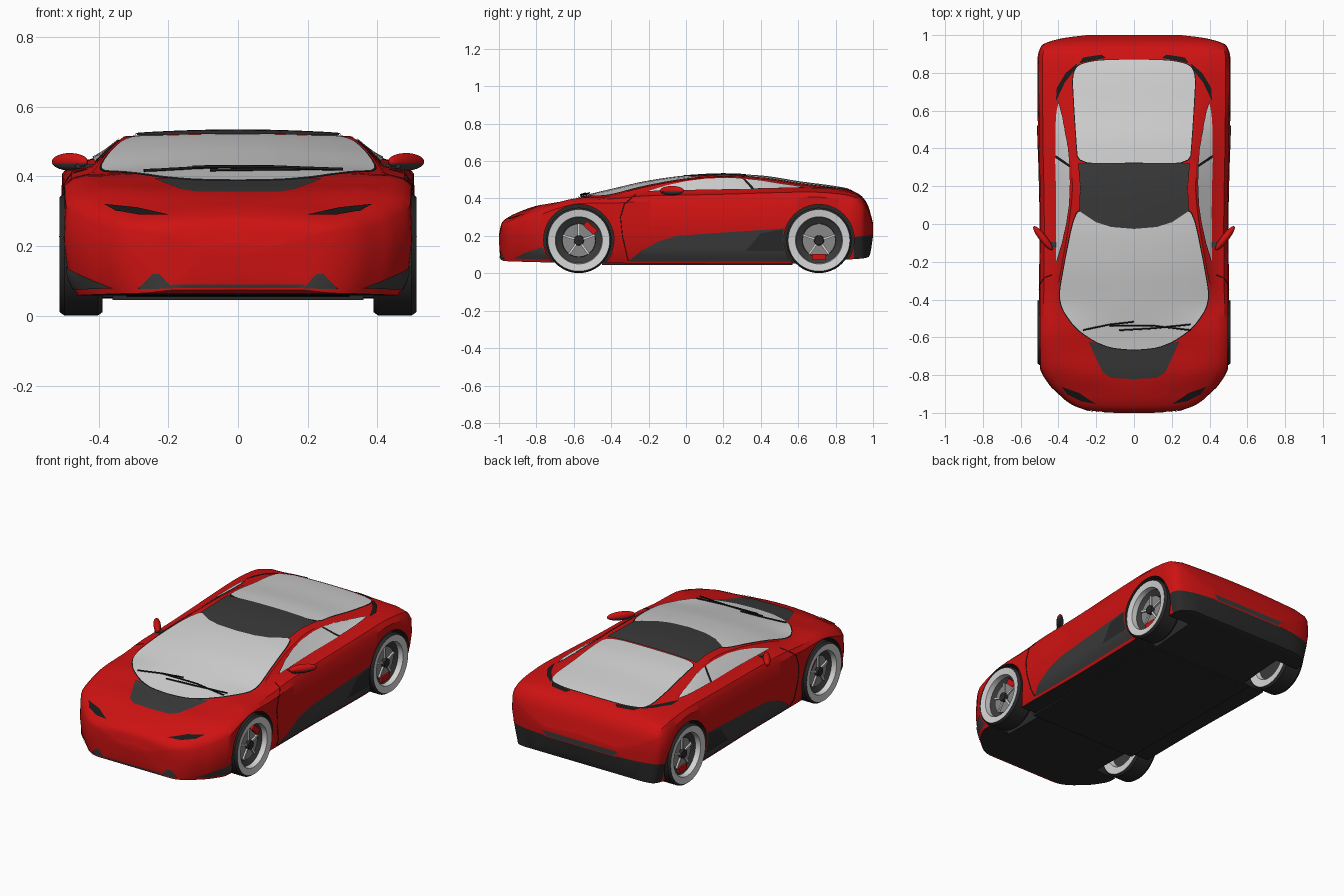
import bpy, bmesh, math
from mathutils import Matrix, Vector
from mathutils.bvhtree import BVHTree

if "Cube" in bpy.data.objects:
    bpy.data.objects.remove(bpy.data.objects["Cube"])


def material(name, *rgb):
    m = bpy.data.materials.new(name)
    m.use_nodes = True
    m.diffuse_color = (*rgb, 1)
    m.node_tree.nodes["Principled BSDF"].inputs["Base Color"].default_value = (*rgb, 1)
    return m


RED = material("red_paint", .62, .006, .006)
LIGHT = material("light_grey", .65, .65, .65)
TRIM = material("dark_grey_trim", .042, .042, .042)
BLACK = material("black", .01, .01, .01)
UNDER = material("underbody_black", .022, .022, .022)
STEEL = material("brake_steel", .25, .25, .25)
made = []


def make(name, bm, *mats):
    bmesh.ops.recalc_face_normals(bm, faces=bm.faces)
    mesh = bpy.data.meshes.new(name)
    bm.to_mesh(mesh)
    bm.free()
    for m in mats:
        mesh.materials.append(m)
    ob = bpy.data.objects.new(name, mesh)
    bpy.context.collection.objects.link(ob)
    made.append(ob)
    return ob


def rail(*p):
    """Monotone smooth curve through (station, value) points."""
    d = [(b[1] - a[1]) / (b[0] - a[0]) for a, b in zip(p, p[1:])]
    m = [d[0]] + [2 * a * b / (a + b) if a * b > 0 else 0 for a, b in zip(d, d[1:])] + [d[-1]]

    def value(y):
        i = max(k for k in range(len(d)) if k == 0 or y >= p[k][0])
        h = p[i + 1][0] - p[i][0]
        t = (y - p[i][0]) / h
        a, b = p[i][1], p[i + 1][1]
        return (a + (b - a) * t * t * (3 - 2 * t)
                + h * t * (1 - t) * (m[i] * (1 - t) - m[i + 1] * t))
    return value


# Body rails along the length
width = rail((-1, .1), (-.985, .25), (-.95, .34), (-.9, .4), (-.85, .45), (-.75, .5), (-.4, .503),
             (0, .5), (.5, .508), (.88, .51), (.945, .49), (.965, .45), (.985, .37), (1, .25))
top = rail((-1, .21), (-.985, .27), (-.95, .3), (-.9, .325), (-.8, .36), (-.66, .385), (-.4, .445),
           (-.2, .49), (0, .517), (.2, .527), (.4, .517), (.6, .487), (.87, .447), (.93, .42),
           (.97, .37), (1, .27))
crown = rail((-1, .01), (-.9, .02), (-.75, 0), (-.6, 0), (-.4, .03), (-.2, .025), (0, .018),
             (.2, .012), (.6, .012), (1, .01))
belt = rail((-1, .2), (-.985, .25), (-.95, .275), (-.9, .3), (-.8, .34), (-.7, .375), (-.57, .403),
            (-.4, .41), (-.2, .43), (.2, .44), (.6, .45), (.8, .442), (.9, .425), (.95, .385),
            (.97, .35), (1, .26))
shoulder = rail((-1, .01), (-.9, .04), (-.6, .03), (0, .05), (.5, .05), (.7, .04), (.9, .05), (1, .01))
bottom = rail((-1, .17), (-.992, .075), (-.97, .065), (-.5, .055), (.5, .05), (.8, .07), (.95, .08),
              (.98, .09), (.99, .13), (1, .2))
sill = rail((-1, .175), (-.992, .11), (-.9, .11), (.8, .11), (.89, .19), (1, .205))
belt_x = rail((-1, .88), (-.57, .87), (-.3, .83), (.6, .83), (.85, .8), (1, .85))
roof_x = rail((-1, .7), (-.57, .75), (-.4, .81), (-.2, .755), (0, .69), (.2, .65), (.4, .65),
              (.6, .68), (.8, .72), (1, .75))


def section(y):
    w, t, c, b, s, z = (r(y) for r in (width, top, crown, bottom, sill, belt))
    low = z - shoulder(y)
    rx = roof_x(y) * w
    half = [(0, b), (.92 * w, b), (.975 * w, s), (w, (s + low) / 2), (.99 * w, low),
            (.95 * w, low + .65 * (z - low)), (belt_x(y) * w, z)]
    half += [(rx * k, t - c * k * k) for k in (1, .75, .5, .25, 0)]
    return half + [(-x, h) for x, h in half[-2:0:-1]]


# Lofted body shell
bm = bmesh.new()
STEPS = 90
stations = [math.sin(math.pi * (i / STEPS - .5)) for i in range(STEPS + 1)]
rings = [[bm.verts.new((x, y, z)) for x, z in section(y)] for y in stations]
n = len(rings[0])
for y, a, b in zip(stations, rings, rings[1:]):
    for j in range(n):
        f = bm.faces.new((a[j], a[(j + 1) % n], b[(j + 1) % n], b[j]))
        strip = min(j, n - 1 - j)
        if (strip == 0 and y > -.975) or (strip == 1 and y > .885):
            f.material_index = 1
bm.faces.new(rings[0])
bm.faces.new(rings[-1])
bmesh.ops.recalc_face_normals(bm, faces=bm.faces)
tree = BVHTree.FromBMesh(bm)
body = make("body_shell", bm, RED, UNDER)

# Wheel arches
AXLES = {"front": -.573, "rear": .711}
bm = bmesh.new()
for y in AXLES.values():
    for side in (1, -1):
        place = Matrix.Translation((side * .47, y, .18)) @ Matrix.Rotation(math.pi / 2, 4, "Y")
        bmesh.ops.create_cone(bm, cap_ends=True, segments=64, radius1=.188, radius2=.188,
                              depth=.3, matrix=place)
for f in bm.faces:
    f.material_index = 1
cutter = make("arch_cutter", bm, RED, UNDER)
cutter.hide_render = True
cut = body.modifiers.new("arches", "BOOLEAN")
cut.operation, cut.solver, cut.object = "DIFFERENCE", "EXACT", cutter
bpy.context.view_layer.objects.active = body
bpy.ops.object.modifier_apply(modifier=cut.name)
made.remove(cutter)
bpy.data.objects.remove(cutter)


def project(u, v, view, side, lift):
    """Drop a flat point onto the body from the top, side, front or rear."""
    start, ray = {"top": ((side * u, v, 2), (0, 0, -1)),
                  "side": ((side * 2, u, v), (-side, 0, 0)),
                  "front": ((side * u, -2, v), (0, 1, 0)),
                  "rear": ((side * u, 2, v), (0, -1, 0))}[view]
    hit, normal = tree.ray_cast(Vector(start), Vector(ray))[:2]
    return hit + normal * lift if hit else None


def rounded(pts):
    for _ in range(2):
        pts = [(a[0] + (b[0] - a[0]) * k, a[1] + (b[1] - a[1]) * k)
               for a, b in zip(pts, pts[1:] + pts[:1]) for k in (.2, .8)]
    return pts


def patch(name, pts, mat, view, lift=.004, sides=(1, -1)):
    """Thin plate that follows the body surface."""
    for side in sides:
        bm = bmesh.new()
        bm.faces.new([bm.verts.new((u, v, 0)) for u, v in pts])
        for axis in (0, 1):
            vals = [p[axis] for p in pts]
            for k in range(math.ceil(min(vals) * 50), math.ceil(max(vals) * 50)):
                no = Vector((1 - axis, axis, 0))
                bmesh.ops.bisect_plane(bm, geom=bm.verts[:] + bm.edges[:] + bm.faces[:],
                                       plane_co=no * (k / 50 + .0007), plane_no=no)
        bmesh.ops.triangulate(bm, faces=bm.faces)
        for v in bm.verts[:]:
            spot = project(v.co.x, v.co.y, view, side, lift)
            if spot:
                v.co = spot
            else:
                bm.verts.remove(v)
        label = name if len(sides) == 1 else ("left_" if side > 0 else "right_") + name
        ob = make(label, bm, mat)
        # Make the plate face outward
        out = {"top": (0, 0, 1), "side": (side, 0, 0), "front": (0, -1, 0), "rear": (0, 1, 0)}[view]
        if sum(p.normal.dot(Vector(out)) for p in ob.data.polygons) < 0:
            ob.data.flip_normals()


def both(half):
    return half + [(-u, v) for u, v in reversed(half) if u > 0]


def grown(pts, k):
    cx, cy = (sum(p[i] for p in pts) / len(pts) for i in (0, 1))
    return [(cx + (u - cx) * k, cy + (v - cy) * k) for u, v in pts]


# Glass, roof and hood panels
screen = rounded(both([(0, -.665), (.12, -.655), (.21, -.62), (.31, -.55), (.38, -.45), (.395, -.37),
                       (.365, -.2), (.325, 0), (.292, .08), (.2, .015), (0, -.02)]))
roof = both([(0, -.025), (.12, -.015), (.2, .01), (.29, .07), (.285, .2), (.295, .32), (0, .32)])
back = rounded(both([(0, .325), (.295, .32), (.305, .45), (.315, .6), (.325, .78), (.3, .84),
                     (.2, .865), (0, .87)]))
hood = both([(0, -.82), (.12, -.815), (.165, -.785), (.24, -.625), (.12, -.63), (0, -.64)])
one = (1,)
patch("hood_panel", hood, TRIM, "top", .002, one)
patch("windscreen_seal", grown(screen, 1.015), BLACK, "top", .003, one)
patch("windscreen", screen, LIGHT, "top", .006, one)
patch("rear_glass_seal", grown(back, 1.015), BLACK, "top", .003, one)
patch("rear_glass", back, LIGHT, "top", .006, one)
patch("roof_panel", roof, TRIM, "top", .008, one)
patch("rear_vent", [(.412, .65), (.408, .72), (.36, .8), (.3, .85), (.31, .82), (.365, .75)], BLACK, "top")
patch("tail_vent", [(.15, .878), (.17, .895), (.27, .88), (.29, .85)], BLACK, "top", .005)

# Side windows with a slanted pillar between
front_win = [(-.2, .437), (-.1, .468), (0, .489), (.1, .502), (.22, .507), (.3, .504), (.35, .448),
             (.1, .444)]
rear_win = [(.315, .503), (.4, .494), (.5, .477), (.64, .456), (.365, .45)]
patch("window_seal", grown(front_win[:5] + rear_win + [front_win[-1]], 1.015), BLACK, "side", .002)
patch("door_window", front_win, LIGHT, "side", .005)
patch("quarter_window", rear_win, LIGHT, "side", .005)

# Lower trim, intakes and lamps
patch("side_skirt", [(-.31, .065), (-.24, .12), (-.15, .17), (-.05, .2), (.15, .215), (.35, .228),
                     (.525, .24), (.518, .18), (.53, .12), (.56, .065)], TRIM, "side")
patch("side_intake", [(.32, .12), (.4, .215), (.52, .235), (.514, .18), (.526, .12)], UNDER, "side", .007)
patch("bumper_corner", [(-.92, .08), (-.86, .11), (-.766, .14), (-.75, .1), (-.737, .075)], TRIM, "side")
patch("bumper_intake", [(.185, .078), (.225, .12), (.245, .12), (.285, .078)], TRIM, "front")
patch("headlight", [(.2, .288), (.29, .308), (.385, .318), (.35, .299), (.28, .287)], BLACK, "front")
patch("front_lip", both([(0, .08), (.19, .08), (.19, .09), (0, .09)]), TRIM, "front", .003, one)
patch("rear_grille", both([(0, .205), (.22, .205), (.25, .235), (0, .235)]), TRIM, "rear", .003, one)


def line(name, pts, view, lift, radius, sides=one):
    """Thin tube laid on the body."""
    for side in sides:
        cu = bpy.data.curves.new(name, "CURVE")
        cu.dimensions, cu.bevel_depth = "3D", radius
        spots = [project(a[0] + (b[0] - a[0]) * k / 6, a[1] + (b[1] - a[1]) * k / 6, view, side, lift)
                 for a, b in zip(pts, pts[1:]) for k in range(7)]
        spots = [s for s in spots if s]
        sp = cu.splines.new("POLY")
        sp.points.add(len(spots) - 1)
        for p, s in zip(sp.points, spots):
            p.co = (*s, 1)
        cu.materials.append(BLACK)
        bpy.context.collection.objects.link(bpy.data.objects.new(name, cu))


# Wipers and door gaps
line("wiper_blade_a", [(-.27, -.56), (-.13, -.53), (0, -.515)], "top", .012, .004)
line("wiper_blade_b", [(-.08, -.56), (.1, -.55), (.3, -.53)], "top", .012, .004)
line("wiper_arm", [(-.13, -.535), (.1, -.535), (.3, -.56)], "top", .016, .004)
line("door_gap", [(-.27, .42), (-.33, .37), (-.35, .3), (-.34, .2), (-.31, .07)], "side", .0005, .002, (1, -1))


def box(name, size, matrix, mat):
    bm = bmesh.new()
    bmesh.ops.create_cube(bm, size=1, matrix=matrix @ Matrix.Diagonal((*size, 1)))
    return make(name, bm, mat)


box("floor_pan", (.72, 1.02, .02), Matrix.Translation((0, .06, .055)), UNDER)

# Wheels: turned profile of (radius, offset, colour slot)
PROFILE = [(.001, .488, 2), (.025, .488, 2), (.027, .468, 3), (.088, .468, 0), (.09, .458, 0),
           (.122, .475, 1), (.126, .506, 1), (.165, .512, 2), (.175, .498, 2), (.175, .402, 2),
           (.165, .388, 1), (.12, .392, 1), (.11, .42, 0), (.001, .42, 0)]
SEGMENTS = 48
for end, y in AXLES.items():
    for side, hand in ((1, "left"), (-1, "right")):
        tag = f"{end}_{hand}_"
        hub = Matrix.Translation((0, y, .176))
        bm = bmesh.new()
        turns = [2 * math.pi * i / SEGMENTS for i in range(SEGMENTS)]
        loops = [[bm.verts.new(hub @ Vector((side * x, r * math.cos(a), r * math.sin(a)))) for a in turns]
                 for r, x, _ in PROFILE]
        for p, a, b in zip(PROFILE, loops, loops[1:] + loops[:1]):
            for i in range(SEGMENTS):
                k = (i + 1) % SEGMENTS
                bm.faces.new((a[i], a[k], b[k], b[i])).material_index = p[2]
        make(tag + "wheel", bm, TRIM, LIGHT, UNDER, STEEL)
        for i in range(5):
            spin = hub @ Matrix.Rotation(2 * math.pi * i / 5, 4, "X")
            box(tag + f"spoke_{i}", (.012, .012, .07),
                spin @ Matrix.Translation((side * .472, 0, .055)), LIGHT)
        angle = -.75 if end == "front" else math.pi
        box(tag + "caliper", (.014, .075, .032), hub @ Matrix.Rotation(angle, 4, "X")
            @ Matrix.Translation((side * .472, 0, .09)), RED)

# Door mirrors
for side, hand in ((1, "left"), (-1, "right")):
    bm = bmesh.new()
    bmesh.ops.create_uvsphere(bm, u_segments=24, v_segments=16, radius=1, matrix=(
        Matrix.Diagonal((side, 1, 1, 1)) @ Matrix.Translation((.482, -.075, .442))
        @ Matrix.Rotation(.9, 4, "Z") @ Matrix.Diagonal((.08, .02, .025, 1))))
    for f in bm.faces:
        f.material_index = int(f.calc_center_median().z < .436)
    make(hand + "_mirror", bm, RED, TRIM)
    box(hand + "_mirror_arm", (.06, .03, .012), Matrix.Translation((side * .435, -.11, .43)), TRIM)

# Smooth shading with crisp edges
bpy.ops.object.select_all(action="DESELECT")
for ob in made:
    ob.select_set(True)
bpy.context.view_layer.objects.active = body
bpy.ops.object.shade_smooth_by_angle(angle=math.radians(32))
